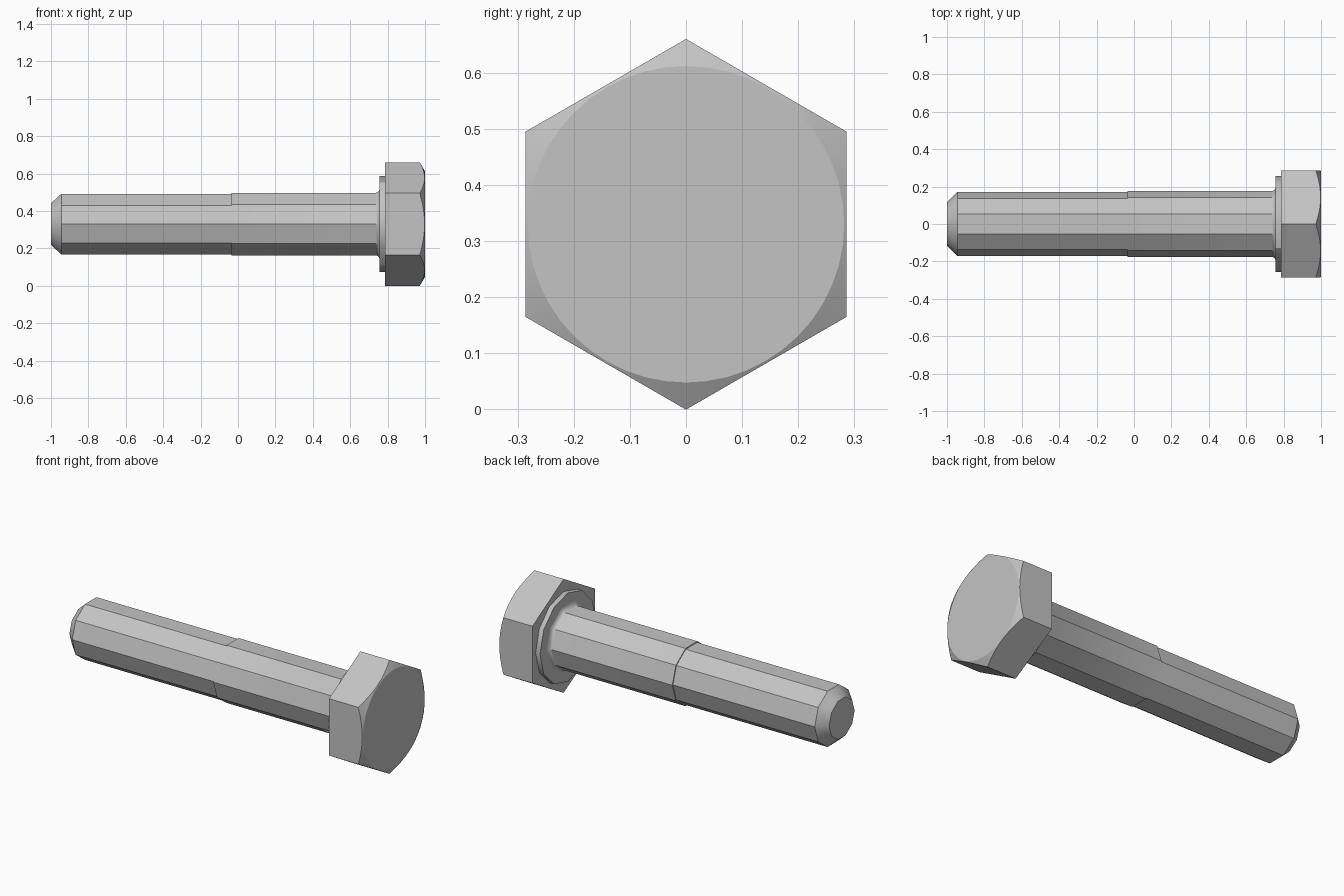
import bpy, bmesh, math

AXIS_Z = 0.33        # height of the bolt axis
APOTHEM = 0.286      # half the width across the head flats

cube = bpy.data.objects.get("Cube")
if cube:
    bpy.data.objects.remove(cube, do_unlink=True)

steel = bpy.data.materials.new("grey steel")
steel.use_nodes = True
color = (0.55, 0.55, 0.55, 1)
steel.diffuse_color = color
steel.node_tree.nodes["Principled BSDF"].inputs["Base Color"].default_value = color


def loft(name, rings):
    """Join rings of points along x with quads and close both ends."""
    bm = bmesh.new()
    loops = [[bm.verts.new(p) for p in ring] for ring in rings]
    n = len(loops[0])
    for a, b in zip(loops, loops[1:]):
        for i in range(n):
            j = (i + 1) % n
            bm.faces.new((a[i], a[j], b[j], b[i]))
    bm.faces.new(loops[0])
    bm.faces.new(loops[-1])
    bmesh.ops.recalc_face_normals(bm, faces=bm.faces)
    mesh = bpy.data.meshes.new(name)
    bm.to_mesh(mesh)
    bm.free()
    mesh.materials.append(steel)
    obj = bpy.data.objects.new(name, mesh)
    bpy.context.collection.objects.link(obj)
    bpy.ops.object.select_all(action="DESELECT")
    obj.select_set(True)
    bpy.context.view_layer.objects.active = obj
    bpy.ops.object.shade_smooth_by_angle(angle=math.radians(30))
    return obj


def point(x, r, a):
    return (x, r * math.cos(a), AXIS_Z + r * math.sin(a))


def turned(name, sides, profile):
    """Turn a profile of (x, radius) pairs about the bolt axis."""
    angles = [math.tau * i / sides for i in range(sides)]
    return loft(name, [[point(x, r, a) for a in angles] for x, r in profile])


# Shaft: chamfered thread section, slightly thicker shank with a fillet
turned("thread_section", 10, [(-1, 0.117), (-0.945, 0.17), (-0.035, 0.17)])
turned("shank", 10, [(-0.035, 0.176), (0.738, 0.176), (0.747, 0.18),
                     (0.754, 0.187), (0.758, 0.2)])

# Round bearing collar under the head
turned("collar", 12, [(0.757, 0.257), (0.787, 0.257)])

# Hexagonal head with corners up and down, its top turned to a cone
STEPS = 8
angles = [math.tau * i / (6 * STEPS) for i in range(6 * STEPS)]
radii = [APOTHEM / math.cos((a + math.pi / 6) % (math.pi / 3) - math.pi / 6)
         for a in angles]
CAP = APOTHEM - 0.004
base = [point(0.785, r, a) for r, a in zip(radii, angles)]
shoulder = [point(1 - 0.58 * (r - CAP), r, a) for r, a in zip(radii, angles)]
cap = [point(1, CAP, a) for a in angles]
loft("hex_head", [base, shoulder, cap])
